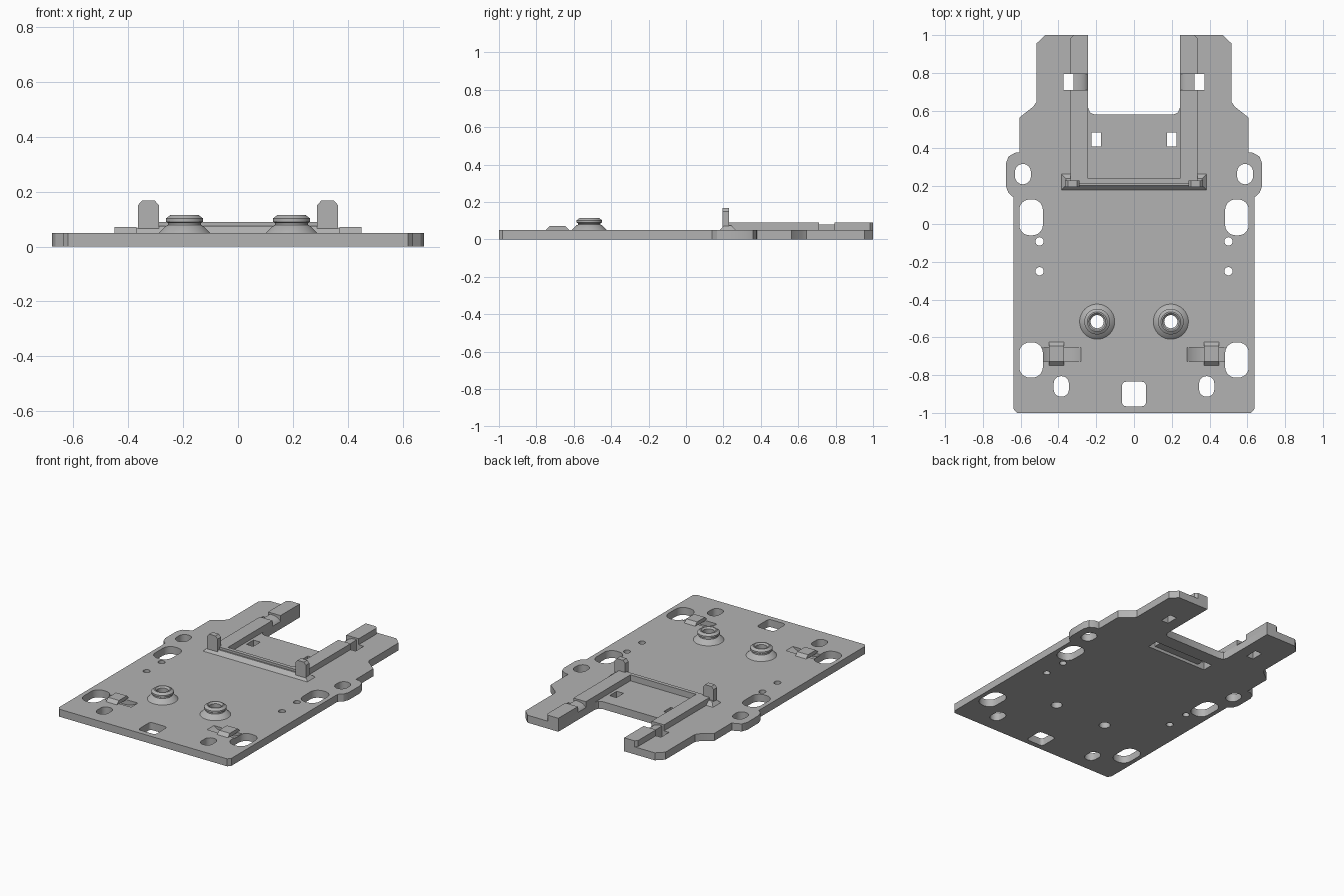
import bpy, bmesh, math
from mathutils import Vector

cube = bpy.data.objects.get("Cube")
if cube:
    bpy.data.objects.remove(cube, do_unlink=True)

grey = bpy.data.materials.new("matte grey")
grey.use_nodes = True
COLOR = (0.45, 0.45, 0.45, 1)
grey.diffuse_color = COLOR
grey.node_tree.nodes["Principled BSDF"].inputs["Base Color"].default_value = COLOR

T = 0.05  # plate thickness
cutters = bpy.data.collections.new("cutters")
bpy.context.scene.collection.children.link(cutters)


def finish(bm, name, cutter=False):
    bmesh.ops.recalc_face_normals(bm, faces=bm.faces)
    mesh = bpy.data.meshes.new(name)
    bm.to_mesh(mesh)
    bm.free()
    mesh.materials.append(grey)
    ob = bpy.data.objects.new(name, mesh)
    (cutters if cutter else bpy.context.scene.collection).objects.link(ob)
    ob.hide_render = cutter
    return ob


def prism(name, pts, lo, hi, axis="z", cutter=False):
    """Extrude a 2D profile along an axis; profile is xy, xz or yz."""
    place = {"z": lambda a, b, c: (a, b, c),
             "y": lambda a, b, c: (a, c, b),
             "x": lambda a, b, c: (c, a, b)}[axis]
    bm = bmesh.new()
    face = bm.faces.new([bm.verts.new(place(a, b, lo)) for a, b in pts])
    out = bmesh.ops.extrude_face_region(bm, geom=[face])
    shift = Vector(place(0, 0, hi - lo))
    bmesh.ops.translate(bm, vec=shift, verts=[v for v in out["geom"] if isinstance(v, bmesh.types.BMVert)])
    return finish(bm, name, cutter)


def rect(x0, x1, y0, y1):
    return [(x0, y0), (x1, y0), (x1, y1), (x0, y1)]


def rounded(cx, cy, w, h, r, n=6):
    """Rounded rectangle; also gives circles and ovals."""
    pts = []
    for k, (sx, sy) in enumerate([(1, 1), (-1, 1), (-1, -1), (1, -1)]):
        for i in range(n + 1):
            a = math.pi / 2 * (k + i / n)
            p = (cx + sx * (w / 2 - r) + r * math.cos(a), cy + sy * (h / 2 - r) + r * math.sin(a))
            if not pts or math.dist(p, pts[-1]) > 1e-4:
                pts.append(p)
    if math.dist(pts[0], pts[-1]) < 1e-4:
        pts.pop()
    return pts


def flip(pts, side):
    return [(side * x, y) for x, y in pts]


def frustum(name, base, top, z0, z1):
    """Tapered block from two rectangles."""
    bm = bmesh.new()
    lo = [bm.verts.new((x, y, z0)) for x, y in base]
    hi = [bm.verts.new((x, y, z1)) for x, y in top]
    bm.faces.new(lo)
    bm.faces.new(hi)
    for i in range(4):
        j = (i + 1) % 4
        bm.faces.new((lo[i], lo[j], hi[j], hi[i]))
    return finish(bm, name)


def lathe(name, profile, cx, cy, n=40):
    """Revolve a closed radius/height profile into a ring."""
    bm = bmesh.new()
    rings = [[bm.verts.new((cx + r * math.cos(math.tau * i / n), cy + r * math.sin(math.tau * i / n), z))
              for i in range(n)] for r, z in profile]
    for a, b in zip(rings, rings[1:] + rings[:1]):
        for i in range(n):
            j = (i + 1) % n
            bm.faces.new((a[i], a[j], b[j], b[i]))
    return finish(bm, name)


# Base plate outline, right half mirrored to the left
half = [(0.62, -1), (0.637, -0.98), (0.637, 0.14), (0.665, 0.165), (0.678, 0.2),
        (0.678, 0.32), (0.665, 0.357), (0.63, 0.377), (0.605, 0.38), (0.605, 0.565),
        (0.535, 0.62), (0.517, 0.645), (0.517, 0.955), (0.47, 1), (0.243, 1),
        (0.243, 0.615), (0.233, 0.59), (0.21, 0.58)]
plate = prism("base_plate", half + flip(half[::-1], -1), 0, T)

# Holes through the plate
holes = [rounded(0, -0.9, 0.127, 0.13, 0.022)]
for s in (-1, 1):
    holes += [rounded(s * 0.545, 0.035, 0.125, 0.19, 0.055),
              rounded(s * 0.545, -0.72, 0.125, 0.186, 0.055),
              rounded(s * 0.588, 0.264, 0.084, 0.108, 0.042),
              rounded(s * 0.385, -0.86, 0.08, 0.108, 0.037),
              rounded(s * 0.5, -0.092, 0.044, 0.044, 0.022),
              rounded(s * 0.5, -0.25, 0.044, 0.044, 0.022),
              rounded(s * 0.195, -0.517, 0.07, 0.07, 0.035),
              flip(rect(0.175, 0.225, 0.41, 0.485), s),
              flip(rect(0.32, 0.372, 0.71, 0.795), s)]
for pts in holes:
    prism("hole_cutter", pts, -0.1, 0.2, cutter=True)
# Strap groove on the underside and curved strap channels on top
prism("groove_cutter", rect(-0.2, 0.2, 0.41, 0.485), -0.1, 0.02, cutter=True)
for s in (-1, 1):
    prism("channel_cutter", rounded(s * 0.385, 0.19, 0.35, 0.35, 0.175, 16),
          -0.727, -0.655, "y", True)

mod = plate.modifiers.new("cut", "BOOLEAN")
mod.operand_type = "COLLECTION"
mod.collection = cutters
mod.solver = "EXACT"
bpy.context.view_layer.update()
bpy.context.view_layer.objects.active = plate
bpy.ops.object.modifier_apply(modifier=mod.name)
for ob in list(cutters.objects):
    bpy.data.objects.remove(ob, do_unlink=True)
bpy.data.collections.remove(cutters)

# Cross bar with sloped front
prism("cross_bar", [(0.18, T), (0.205, 0.075), (0.215, 0.075), (0.215, 0.09), (0.24, 0.09), (0.24, T)],
      -0.335, 0.335, "x")

boss_profile = [(0.035, T), (0.093, T), (0.068, 0.075), (0.06, 0.078), (0.06, 0.086),
                (0.068, 0.09), (0.068, 0.102), (0.052, 0.114), (0.045, 0.114), (0.035, 0.104)]
for s, side in ((-1, "right"), (1, "left")):
    # Side rails, rear blocks and the strap saddle between them
    prism(side + "_rail", flip(rect(0.243, 0.335, 0.22, 0.71), s), T, 0.09)
    prism(side + "_rear_block", flip([(0.243, 0.795), (0.335, 0.795), (0.335, 0.985), (0.32, 1), (0.243, 1)], s),
          T, 0.09)
    prism(side + "_strap_saddle", flip([(0.243, T), (0.25, 0.06), (0.265, 0.07), (0.285, 0.077),
                                        (0.305, 0.079), (0.32, 0.079), (0.32, T)], s), 0.71, 0.795, "y")
    # Flared foot and upright post at each end of the cross bar
    frustum(side + "_post_foot", flip(rect(0.28, 0.385, 0.18, 0.265), s),
            flip(rect(0.28, 0.36, 0.205, 0.24), s), T, 0.075)
    prism(side + "_post", flip([(0.288, T), (0.365, T), (0.365, 0.15), (0.35, 0.167),
                                (0.303, 0.167), (0.288, 0.15)], s), 0.195, 0.231, "y")
    # Screw boss
    lathe(side + "_screw_boss", boss_profile, s * 0.195, -0.517)
    # Strap bridge over the channel
    prism(side + "_strap_bridge", [(-0.75, T), (-0.728, 0.071), (-0.645, 0.071), (-0.625, T),
                                   (-0.655, 0.046), (-0.727, 0.046)],
          min(s * 0.37, s * 0.45), max(s * 0.37, s * 0.45), "x")

# Smooth round surfaces, keep hard edges
bpy.ops.object.select_all(action="DESELECT")
for ob in bpy.context.scene.objects:
    if ob.type == "MESH" and ob.data.materials and ob.data.materials[0] == grey:
        ob.select_set(True)
bpy.context.view_layer.objects.active = plate
bpy.ops.object.shade_smooth_by_angle(angle=math.radians(25))
